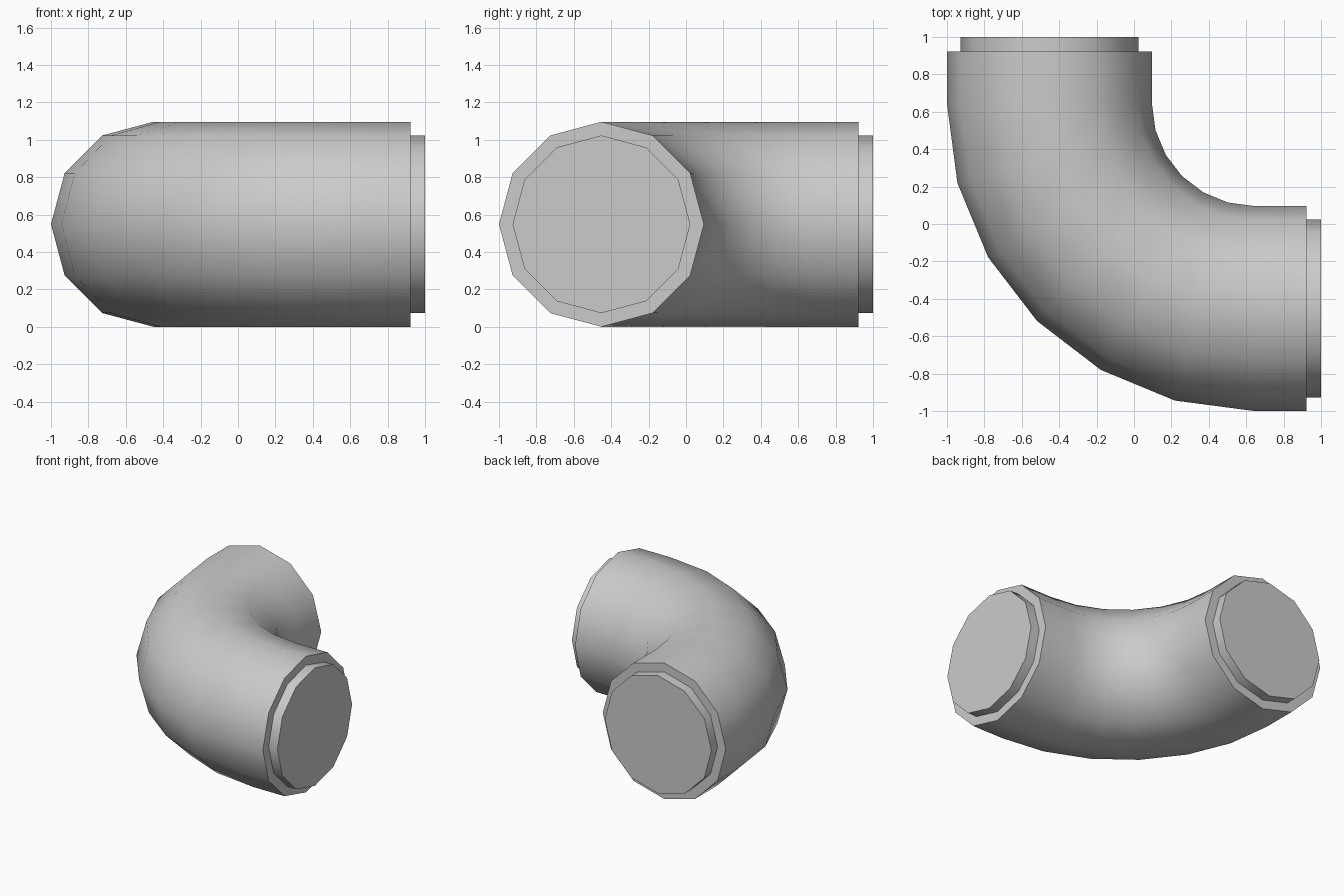
import bpy, bmesh, math
from mathutils import Vector

if "Cube" in bpy.data.objects:
    bpy.data.objects.remove(bpy.data.objects["Cube"])

SIDES, R, R_STUB = 12, 0.548, 0.475
PIVOT, BEND, STEPS = 0.644, 1.096, 6
MID = PIVOT - BEND      # offset of each straight run's axis
SHOULDER, END = 0.922, 1.0

# Stations along the pipe: (x, y, heading of cross-section's outward direction, radius)
stations = [(END, MID, -90, R_STUB), (SHOULDER, MID, -90, R_STUB), (SHOULDER, MID, -90, R)]
for i in range(STEPS + 1):
    deg = -90 - 90 * i / STEPS
    a = math.radians(deg)
    stations.append((PIVOT + BEND * math.cos(a), PIVOT + BEND * math.sin(a), deg, R))
stations += [(MID, SHOULDER, -180, R), (MID, SHOULDER, -180, R_STUB), (MID, END, -180, R_STUB)]

# Loft 12-sided rings through the stations
bm = bmesh.new()
rings = []
for x, y, deg, r in stations:
    a = math.radians(deg)
    out = Vector((math.cos(a), math.sin(a), 0))
    ring = []
    for k in range(SIDES):
        t = 2 * math.pi * k / SIDES
        ring.append(bm.verts.new(Vector((x, y, R)) + out * r * math.cos(t)
                                 + Vector((0, 0, r * math.sin(t)))))
    rings.append(ring)
for a, b in zip(rings, rings[1:]):
    for k in range(SIDES):
        n = (k + 1) % SIDES
        bm.faces.new((a[k], a[n], b[n], b[k]))

# Flat end caps
bm.faces.new(rings[0])
bm.faces.new(rings[-1])
bmesh.ops.recalc_face_normals(bm, faces=bm.faces)

mesh = bpy.data.meshes.new("pipe_elbow")
bm.to_mesh(mesh)
bm.free()
pipe = bpy.data.objects.new("pipe_elbow", mesh)
bpy.context.collection.objects.link(pipe)

# Smooth walls, crisp shoulders and caps
bpy.context.view_layer.objects.active = pipe
pipe.select_set(True)
bpy.ops.object.shade_smooth_by_angle(angle=math.radians(50))
